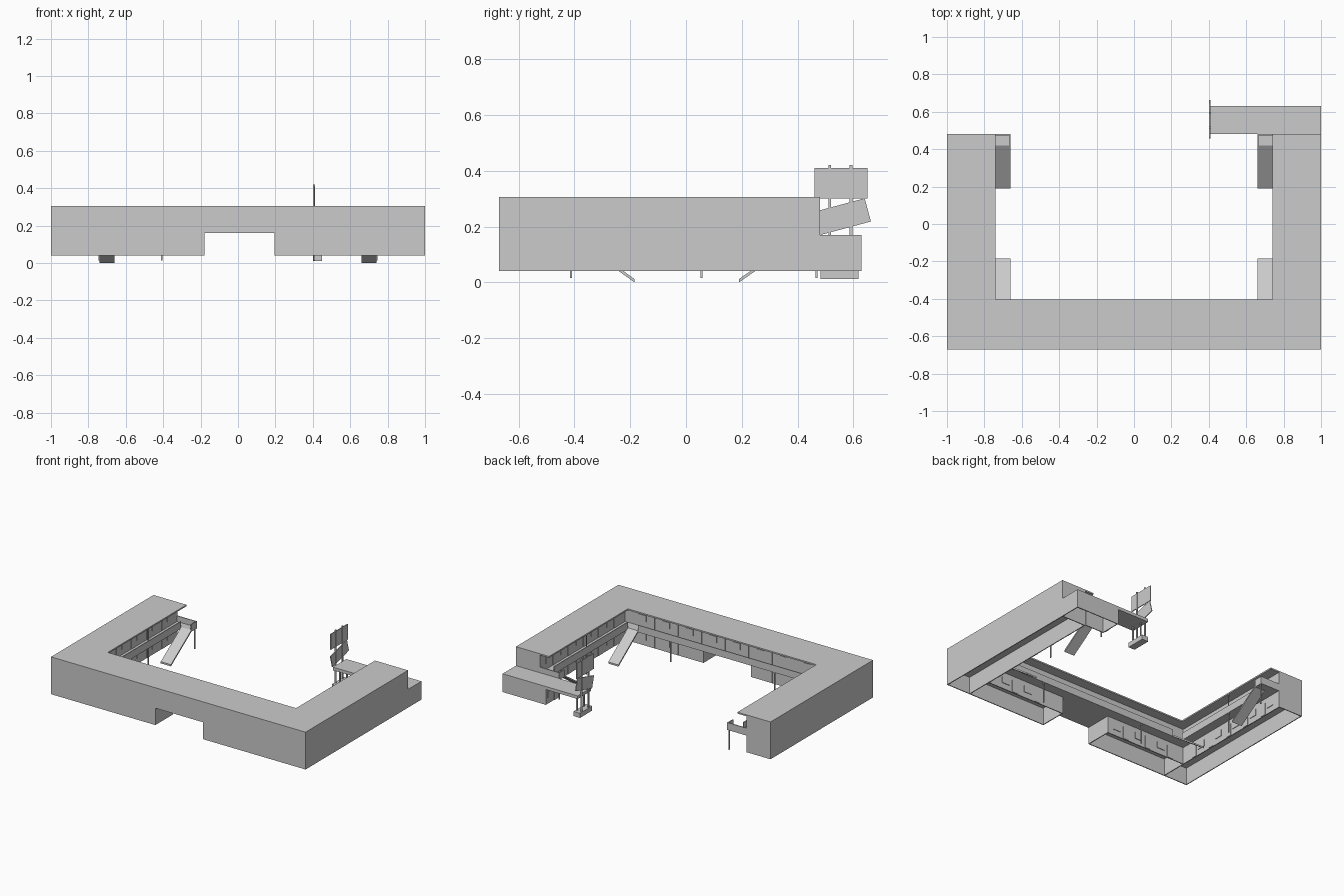
import bpy, bmesh, math
from mathutils import Matrix, Vector

cube = bpy.data.objects.get("Cube")
if cube:
    bpy.data.objects.remove(cube, do_unlink=True)

grey = bpy.data.materials.new("plain grey")
grey.use_nodes = True
grey.diffuse_color = (0.6, 0.6, 0.6, 1)
grey.node_tree.nodes["Principled BSDF"].inputs["Base Color"].default_value = (0.6, 0.6, 0.6, 1)


def finish(name, bm):
    bmesh.ops.recalc_face_normals(bm, faces=bm.faces)
    mesh = bpy.data.meshes.new(name)
    bm.to_mesh(mesh)
    bm.free()
    mesh.materials.append(grey)
    obj = bpy.data.objects.new(name, mesh)
    bpy.context.collection.objects.link(obj)
    return obj


def box(name, x, y, z):
    """Box from three (low, high) ranges."""
    bm = bmesh.new()
    bmesh.ops.create_cube(bm, size=1)
    for v in bm.verts:
        v.co = [(r[0] + r[1]) / 2 + c * (r[1] - r[0]) for r, c in zip((x, y, z), v.co)]
    return finish(name, bm)


def prism(name, points, depth):
    """Extrude a closed outline of 3D points along a vector."""
    bm = bmesh.new()
    face = bm.faces.new([bm.verts.new(p) for p in points])
    out = bmesh.ops.extrude_face_region(bm, geom=[face])
    moved = [g for g in out["geom"] if isinstance(g, bmesh.types.BMVert)]
    bmesh.ops.translate(bm, verts=moved, vec=Vector(depth))
    return finish(name, bm)


def span(s, a, b):
    """Mirrored x range."""
    return tuple(sorted((s * a, s * b)))


FRONT, BACK = -0.67, 0.48        # outer depth
EDGE, INNER = 0.74, 0.81         # walkway edge and room wall
EDGE_Y, INNER_Y = -0.405, -0.475
BASE, FLOOR, TOP = 0.04, 0.17, 0.305
T = 0.006                        # wall thickness


def u_slab(name, z0, z1, inset):
    o = 1 - inset
    f, b = FRONT + inset, BACK - inset
    outline = [(-o, f), (o, f), (o, b), (EDGE, b), (EDGE, EDGE_Y),
               (-EDGE, EDGE_Y), (-EDGE, b), (-o, b)]
    prism(name, [(x, y, z0) for x, y in outline], (0, 0, z1 - z0))


# Roof and upper floor, which carry the overhang and the balcony
u_slab("roof", TOP - 0.01, TOP, 0)
u_slab("upper_floor", FLOOR - 0.01, FLOOR, 0.003)

# Front and courtyard walls, notched for the passage
P0, P1, PZ = -0.18, 0.195, 0.16
for name, y, half in (("front_wall", FRONT, 1), ("courtyard_wall", INNER_Y - T, INNER)):
    outline = [(-half, BASE), (P0, BASE), (P0, PZ), (P1, PZ), (P1, BASE),
               (half, BASE), (half, TOP - 0.002), (-half, TOP - 0.002)]
    prism(name, [(x, y, z) for x, z in outline], (0, T, 0))
for name, x in (("passage_wall_right", P0 - T), ("passage_wall_left", P1)):
    box(name, (x, x + T), (FRONT, INNER_Y), (BASE, PZ))


def fitting(name, axis, at, out, u, z):
    """Thin plate on a wall facing along axis, in direction out."""
    depth = tuple(sorted((at, at + out * 0.004)))
    if axis == "x":
        box(name, depth, u, z)
    else:
        box(name, u, depth, z)


def rooms(name, axis, at, out, start, stop, count, skip_passage=False):
    """Row of doors and windows on both storeys."""
    step = (stop - start) / count
    for level in (BASE, FLOOR):
        for i in range(count):
            u = start + i * step
            if skip_passage and level == BASE and u + step > P0 and u < P1:
                continue
            door = u + step * 0.12
            win = u + step * 0.48
            fitting(name + "_door", axis, at, out, (door, door + 0.042), (level + 0.002, level + 0.09))
            fitting(name + "_window", axis, at, out, (win, win + 0.06), (level + 0.04, level + 0.085))


rooms("courtyard", "y", INNER_Y, 1, -EDGE, EDGE, 8, True)

for side, s in (("left", 1), ("right", -1)):
    # Wing walls
    box(side + "_outer_wall", span(s, 1 - T, 1), (FRONT, BACK), (BASE, TOP - 0.002))
    box(side + "_inner_wall", span(s, INNER, INNER + T), (FRONT + T, BACK), (BASE, TOP - 0.002))
    box(side + "_end_wall", span(s, INNER, 1), (BACK - T, BACK), (BASE, TOP - 0.002))
    rooms(side + "_wing", "x", s * INNER, -s, EDGE_Y, BACK - 0.03, 5)

    # Solid balcony railings, open where the stairs arrive
    rail = (FLOOR - 0.012, FLOOR + 0.04)
    box(side + "_wing_railing", span(s, EDGE, EDGE + T), (EDGE_Y, 0.42), rail)
    box(side + "_end_railing", span(s, 0.66, INNER), (BACK - T, BACK), rail)
    box(side + "_landing_railing", span(s, 0.66, 0.66 + T), (0.42, BACK), rail)
    box(side + "_landing", span(s, 0.66, EDGE), (0.42, BACK), (FLOOR - 0.01, FLOOR))

    # Straight stair flights, one at each end of the wing
    for name, top_y, foot_y in (("front", EDGE_Y, -0.185), ("back", 0.42, 0.19)):
        x0, x1 = span(s, 0.66, EDGE)
        profile = [(top_y, FLOOR), (foot_y, 0.012), (foot_y, 0), (top_y, FLOOR - 0.012)]
        prism(side + "_" + name + "_stair", [(x0, y, z) for y, z in profile], (x1 - x0, 0, 0))

    # Slim balcony posts
    for x, y in ((EDGE, 0.055), (0.664, 0.468), (0.405, EDGE_Y - 0.008)):
        box(side + "_balcony_post", span(s, x, x + 0.007), (y - 0.003, y + 0.004), (0.015, FLOOR - 0.005))
    box(side + "_roof_post", span(s, EDGE, EDGE + T), (0.052, 0.058), (FLOOR, TOP - 0.005))

box("courtyard_railing", (-0.66, 0.66), (EDGE_Y - T, EDGE_Y), (0.16, FLOOR + 0.04))

# Office annex with a canopy
OFFICE_BACK = 0.63
box("office_roof", (0.41, 1), (BACK, OFFICE_BACK), (FLOOR - 0.022, FLOOR))
box("office_outer_wall", (1 - T, 1), (BACK, OFFICE_BACK), (BASE, FLOOR - 0.002))
box("office_back_wall", (0.66, 1), (OFFICE_BACK - T, OFFICE_BACK), (BASE, FLOOR - 0.002))
box("office_inner_wall", (0.66, 0.66 + T), (BACK, OFFICE_BACK), (BASE, FLOOR - 0.002))
box("office_front_wall", (0.66, INNER), (BACK, BACK + T), (BASE, FLOOR - 0.002))
fitting("office_door", "x", 0.66, -1, (0.5, 0.54), (BASE, 0.13))
fitting("office_window", "x", 0.66, -1, (0.56, 0.61), (0.08, 0.125))

# Roadside sign: posts, base, upright board and tilted board
for y in (0.515, 0.592):
    box("sign_post", (0.401, 0.411), (y - 0.005, y + 0.005), (0.02, 0.42))
    box("canopy_post", (0.437, 0.445), (y - 0.004, y + 0.004), (0.02, FLOOR - 0.01))
box("sign_base", (0.4, 0.45), (0.482, 0.618), (0.012, 0.045))
box("sign_board", (0.402, 0.408), (0.46, 0.65), (0.3, 0.41))
tilted = box("tilted_sign_board", (-0.003, 0.003), (-0.095, 0.095), (-0.043, 0.043))
tilted.matrix_world = Matrix.Translation((0.405, 0.56, 0.235)) @ Matrix.Rotation(math.radians(15), 4, "X")
